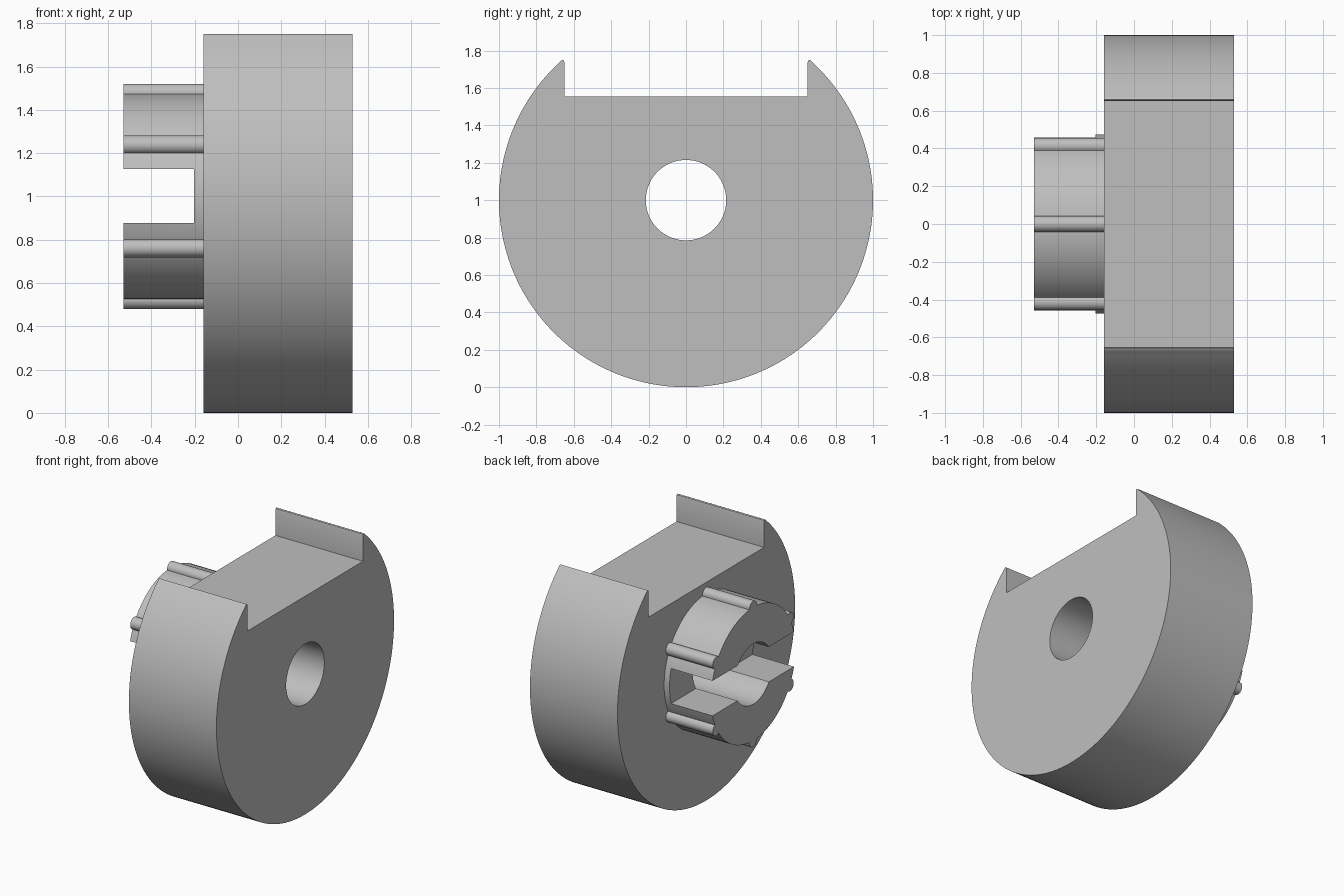
import bpy, bmesh, math
from mathutils import Vector

if "Cube" in bpy.data.objects:
    bpy.data.objects.remove(bpy.data.objects["Cube"])

AXIS_Z = 1.0           # height of the wheel axis, which runs along x
BACK, FACE, END = 0.53, -0.16, -0.53

grey = bpy.data.materials.new("plain_grey")
grey.diffuse_color = (0.52, 0.52, 0.52, 1)
grey.use_nodes = True
grey.node_tree.nodes["Principled BSDF"].inputs["Base Color"].default_value = grey.diffuse_color


def prism(name, outline, x0, x1):
    """Extrude a closed (y, z) outline along x."""
    bm = bmesh.new()
    face = bm.faces.new([bm.verts.new((x0, y, z)) for y, z in outline])
    side = bmesh.ops.extrude_face_region(bm, geom=[face])
    moved = [v for v in side["geom"] if isinstance(v, bmesh.types.BMVert)]
    bmesh.ops.translate(bm, verts=moved, vec=Vector((x1 - x0, 0, 0)))
    bmesh.ops.recalc_face_normals(bm, faces=bm.faces)
    mesh = bpy.data.meshes.new(name)
    bm.to_mesh(mesh)
    bm.free()
    mesh.materials.append(grey)
    obj = bpy.data.objects.new(name, mesh)
    bpy.context.collection.objects.link(obj)
    return obj


def circle(y, z, r, n):
    return [(y + r * math.cos(math.tau * i / n), z + r * math.sin(math.tau * i / n)) for i in range(n)]


def combine(obj, other, operation):
    """Apply a boolean and discard the helper."""
    mod = obj.modifiers.new(operation, 'BOOLEAN')
    mod.object, mod.operation, mod.solver = other, operation, 'EXACT'
    bpy.context.view_layer.objects.active = obj
    bpy.ops.object.modifier_apply(modifier=mod.name)
    bpy.data.objects.remove(other)


def smooth(obj):
    bpy.ops.object.select_all(action='DESELECT')
    obj.select_set(True)
    bpy.context.view_layer.objects.active = obj
    bpy.ops.object.shade_smooth_by_angle(angle=math.radians(30))


# Wheel: round disc with a wide flat notch and slightly rounded horn tips
start = math.atan2(0.738, 0.675)
sweep = math.pi + 2 * start
arc = [(math.cos(start - sweep * i / 128), AXIS_Z + math.sin(start - sweep * i / 128)) for i in range(129)]
tip = [(0.65, 1.555), (0.65, 1.736), (0.653, 1.745), (0.66, 1.75), (0.668, 1.746)]
wheel = prism("wheel", tip + arc + [(-y, z) for y, z in reversed(tip)], FACE, BACK)
combine(wheel, prism("bore_cutter", circle(0, AXIS_Z, 0.215, 64), -1, 1), 'DIFFERENCE')
smooth(wheel)

# Hub: stub with six round ribs, bored through and slotted across
hub = prism("hub", circle(0, AXIS_Z, 0.475, 96), END, FACE)
for i in range(6):
    a = math.radians(30 + 60 * i)
    rib = prism("rib", circle(0.477 * math.cos(a), AXIS_Z + 0.477 * math.sin(a), 0.043, 24), END, FACE)
    combine(hub, rib, 'UNION')
combine(hub, prism("hub_bore_cutter", circle(0, AXIS_Z, 0.215, 64), -1, 1), 'DIFFERENCE')
slot = [(-0.7, 0.877), (0.7, 0.877), (0.7, 1.126), (-0.7, 1.126)]
combine(hub, prism("slot_cutter", slot, -1, -0.203), 'DIFFERENCE')
smooth(hub)
